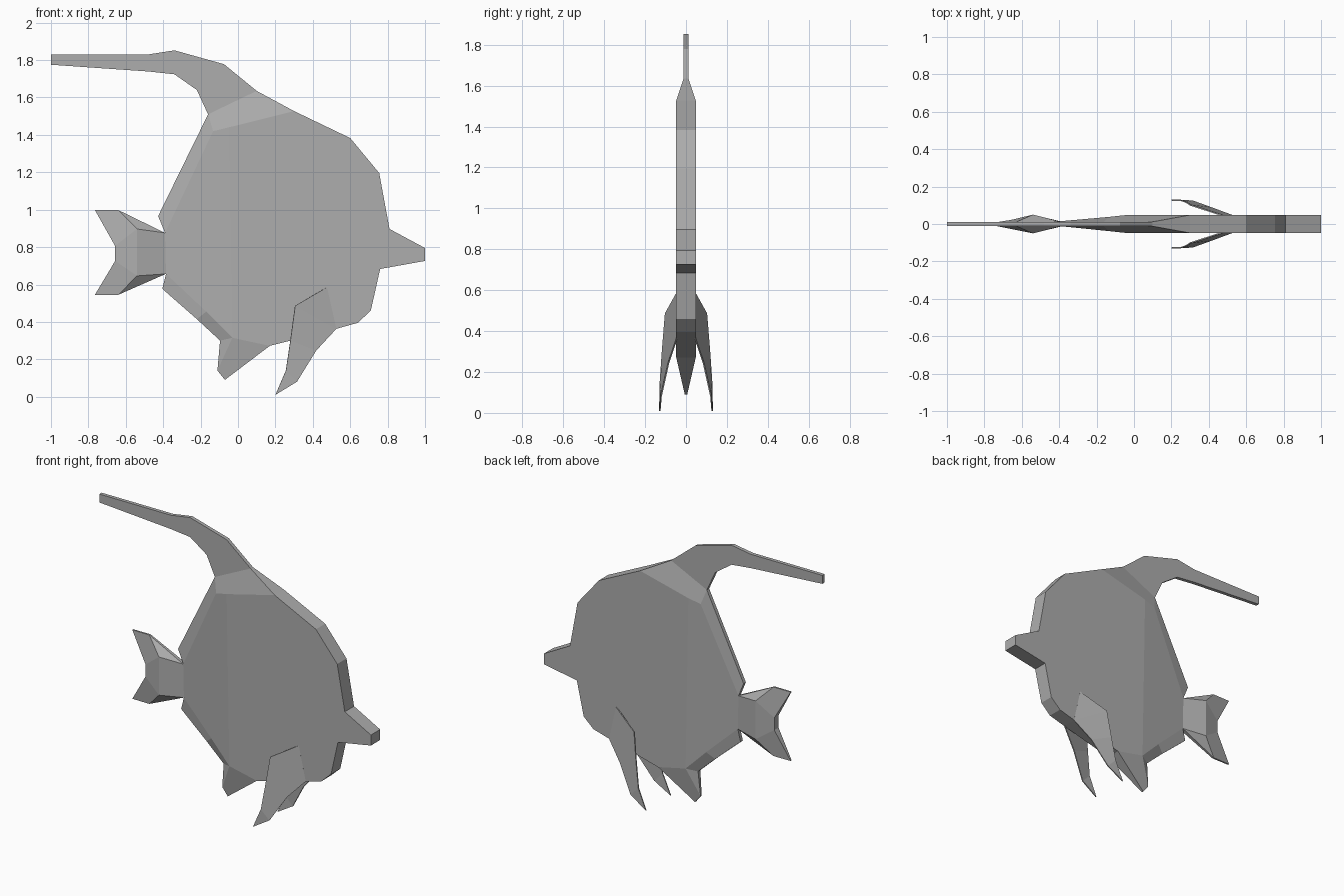
import bpy, bmesh

cube = bpy.data.objects.get("Cube")
if cube:
    bpy.data.objects.remove(cube, do_unlink=True)

GREY = (0.42, 0.42, 0.42, 1.0)
grey = bpy.data.materials.new("plain grey")
grey.diffuse_color = GREY
grey.use_nodes = True
grey.node_tree.nodes["Principled BSDF"].inputs["Base Color"].default_value = GREY


def finish(name, bm):
    bmesh.ops.recalc_face_normals(bm, faces=bm.faces)
    mesh = bpy.data.meshes.new(name)
    bm.to_mesh(mesh)
    bm.free()
    mesh.materials.append(grey)
    obj = bpy.data.objects.new(name, mesh)
    bpy.context.collection.objects.link(obj)
    return obj


def slab(name, points, faces):
    """Mirror a side panel (x, z, half thickness) across y = 0 and close its rim."""
    bm = bmesh.new()
    near = {k: bm.verts.new((x, -t, z)) for k, (x, z, t) in points.items()}
    far = {k: bm.verts.new((x, t, z)) for k, (x, z, t) in points.items()}
    edges = []
    for f in faces:
        keys = f.split()
        bm.faces.new([near[k] for k in keys])
        bm.faces.new([far[k] for k in reversed(keys)])
        edges += zip(keys, keys[1:] + keys[:1])
    for a, b in edges:
        if edges.count((a, b)) + edges.count((b, a)) == 1:
            bm.faces.new((near[a], far[a], far[b], near[b]))
    return finish(name, bm)


W, N = 0.048, 0.012   # half thickness of the body and of the thin edges

# Body, with snout and lower rear fin
slab("body", {
    "crest_back": (-.16, 1.51, N), "crest_front": (.10, 1.635, N),
    "brow": (.30, 1.527, W), "head1": (.60, 1.383, W), "head2": (.755, 1.196, W),
    "snout_top": (.81, .897, W), "nose_top": (1.0, .795, W),
    "nose_low": (1.0, .726, W), "snout_low": (.76, .683, W),
    "chin": (.71, .46, W), "throat": (.64, .395, W), "chest": (.525, .363, W),
    "belly": (.28, .30, W), "fin_front": (.17, .272, W),
    "fin_tip": (-.07, .09, .006), "fin_rear": (-.11, .14, .006),
    "fin_root": (-.096, .30, N), "keel": (-.22, .415, N),
    "stem4": (-.405, .577, N), "stem3": (-.385, .657, N),
    "stem2": (-.39, .876, N), "stem1": (-.427, .966, N),
    "flank_up": (-.133, 1.42, .038), "mid_up": (-.05, 1.44, .047),
    "flank_low": (-.17, .455, .034), "mid_low": (-.03, .315, .047),
}, [
    "crest_back crest_front brow mid_up flank_up",
    "crest_back flank_up stem2 stem1",
    "flank_up flank_low stem3 stem2",
    "flank_up mid_up mid_low flank_low",
    "mid_up brow head1 head2 snout_top snout_low chin throat chest belly fin_front mid_low",
    "snout_top nose_top nose_low snout_low",
    "stem3 flank_low keel stem4",
    "flank_low mid_low fin_root keel",
    "mid_low fin_front fin_tip fin_rear",
    "mid_low fin_rear fin_root",
])

# Long trailing back fin
slab("dorsal_streamer", {
    "a": (-.16, 1.51, N), "b": (.10, 1.635, N), "c": (-.075, 1.778, N),
    "d": (-.22, 1.64, N), "e": (-.34, 1.852, N), "f": (-.34, 1.724, N),
    "g": (-.48, 1.83, N), "h": (-.48, 1.739, N),
    "i": (-1.0, 1.83, N), "j": (-1.0, 1.775, N),
}, ["a b c d", "d c e f", "f e g h", "h g i j"])

# Forked tail, thickest along its upright ridge
slab("tail_fin", {
    "p2": (-.39, .876, N), "p3": (-.385, .657, N),
    "t1": (-.54, .897, .05), "t2": (-.54, .646, .05),
    "q1": (-.64, .998, .006), "q2": (-.765, .998, .005),
    "s1": (-.64, .545, .006), "s2": (-.765, .545, .005),
    "r1": (-.657, .806, .022), "r2": (-.657, .726, .022),
}, ["p2 t1 t2 p3", "p2 q1 t1", "p3 t2 s1", "t1 q1 q2 r1",
    "t1 r1 r2 t2", "t2 r2 s2 s1"])

# Pair of splayed lower fins: rear edge and front edge, root to tip
rear = [(.475, .045, .585), (.305, .10, .486), (.28, .115, .30), (.256, .126, .14)]
front = [(.525, .045, .363), (.417, .085, .246), (.315, .122, .08)]
tip = (.20, .128, .01)
for side, s in (("left", -1), ("right", 1)):
    bm = bmesh.new()
    r = [bm.verts.new((x, s * y, z)) for x, y, z in rear]
    f = [bm.verts.new((x, s * y, z)) for x, y, z in front]
    t = bm.verts.new((tip[0], s * tip[1], tip[2]))
    bm.faces.new((r[0], r[1], f[0]))
    bm.faces.new((r[1], r[2], f[1], f[0]))
    bm.faces.new((r[2], r[3], f[2], f[1]))
    bm.faces.new((r[3], t, f[2]))
    fin = finish("pelvic_fin_front" if s < 0 else "pelvic_fin_back", bm)
    mod = fin.modifiers.new("thickness", "SOLIDIFY")
    mod.thickness = 0.007
    mod.offset = 0
